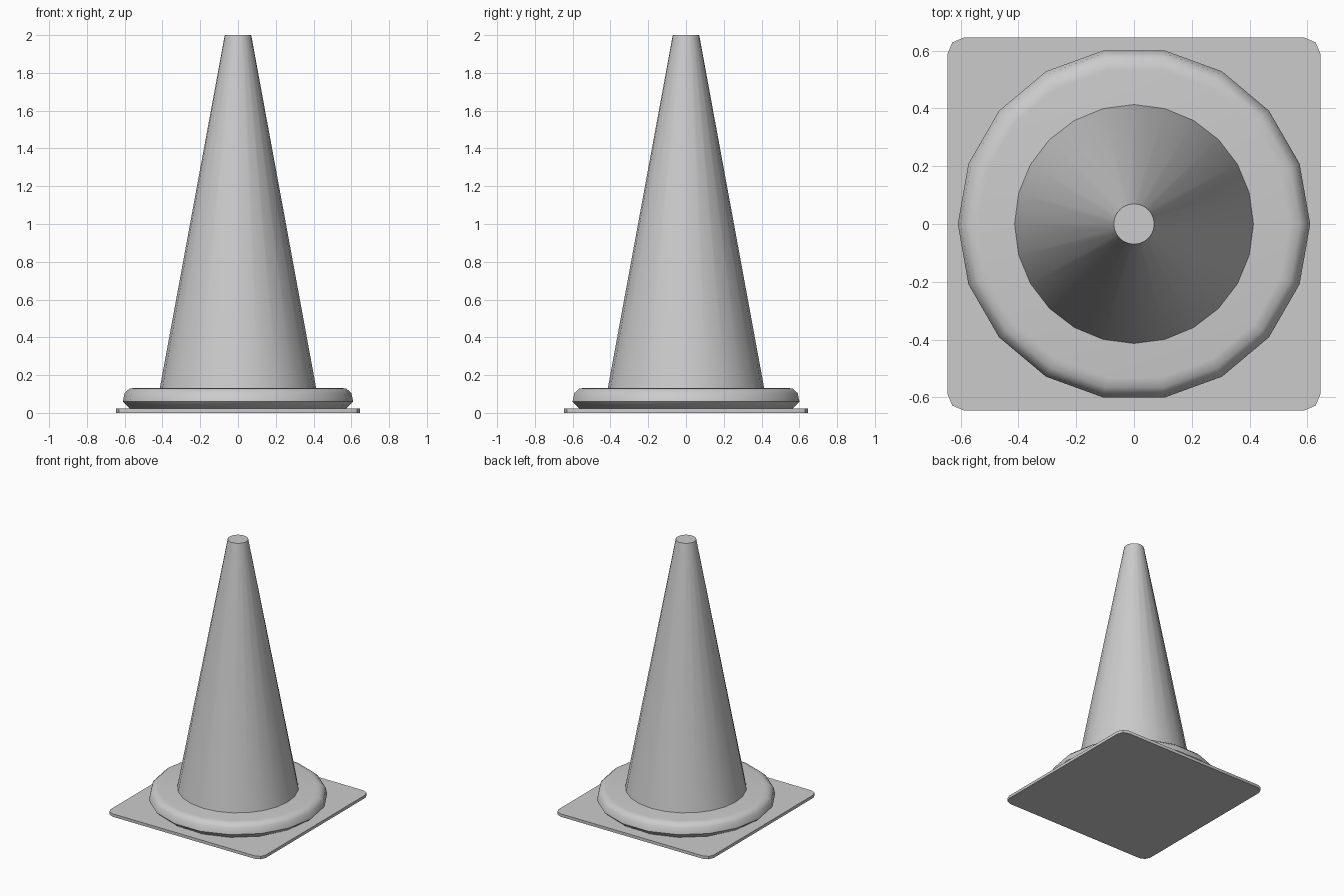
import bpy
import bmesh
import math

cube = bpy.data.objects.get("Cube")
if cube:
    bpy.data.objects.remove(cube, do_unlink=True)

GREY = (0.6, 0.6, 0.6, 1.0)
grey = bpy.data.materials.new("plain grey")
grey.use_nodes = True
grey.diffuse_color = GREY
grey.node_tree.nodes["Principled BSDF"].inputs["Base Color"].default_value = GREY


def add_part(name, bm, angle):
    """Turn a bmesh into a named object, smooth below the given angle."""
    bmesh.ops.recalc_face_normals(bm, faces=bm.faces)
    mesh = bpy.data.meshes.new(name)
    bm.to_mesh(mesh)
    bm.free()
    mesh.materials.append(grey)
    obj = bpy.data.objects.new(name, mesh)
    bpy.context.collection.objects.link(obj)
    bpy.ops.object.select_all(action="DESELECT")
    obj.select_set(True)
    bpy.context.view_layer.objects.active = obj
    bpy.ops.object.shade_smooth_by_angle(angle=math.radians(angle))
    return obj


def turned(name, profile, sides, angle):
    """Stack rings of (radius, height) around z and cap both ends."""
    bm = bmesh.new()
    rings = []
    for radius, z in profile:
        turns = [2 * math.pi * i / sides for i in range(sides)]
        rings.append([bm.verts.new((radius * math.cos(t), radius * math.sin(t), z))
                      for t in turns])
    for low, high in zip(rings, rings[1:]):
        for i in range(sides):
            j = (i + 1) % sides
            bm.faces.new((low[i], low[j], high[j], high[i]))
    bm.faces.new(rings[0])
    bm.faces.new(rings[-1])
    return add_part(name, bm, angle)


# Square base plate with chamfered corners
bm = bmesh.new()
bmesh.ops.create_cube(bm, size=1)
bmesh.ops.scale(bm, vec=(1.29, 1.29, 0.022), verts=bm.verts)
bmesh.ops.translate(bm, vec=(0, 0, 0.011), verts=bm.verts)
uprights = [e for e in bm.edges
            if abs(e.verts[0].co.z - e.verts[1].co.z) > 0.01]
bmesh.ops.bevel(bm, geom=uprights, offset=0.055, segments=2, profile=0.5,
                affect="EDGES")
add_part("base_plate", bm, 30)

# Rounded collar on the plate
turned("base_collar",
       [(0.57, 0.02), (0.61, 0.06), (0.6, 0.105), (0.575, 0.128), (0.54, 0.133)],
       18, 50)

# Tapered cone body with a flat top
turned("cone_body", [(0.415, 0.125), (0.07, 2.0)], 24, 30)
